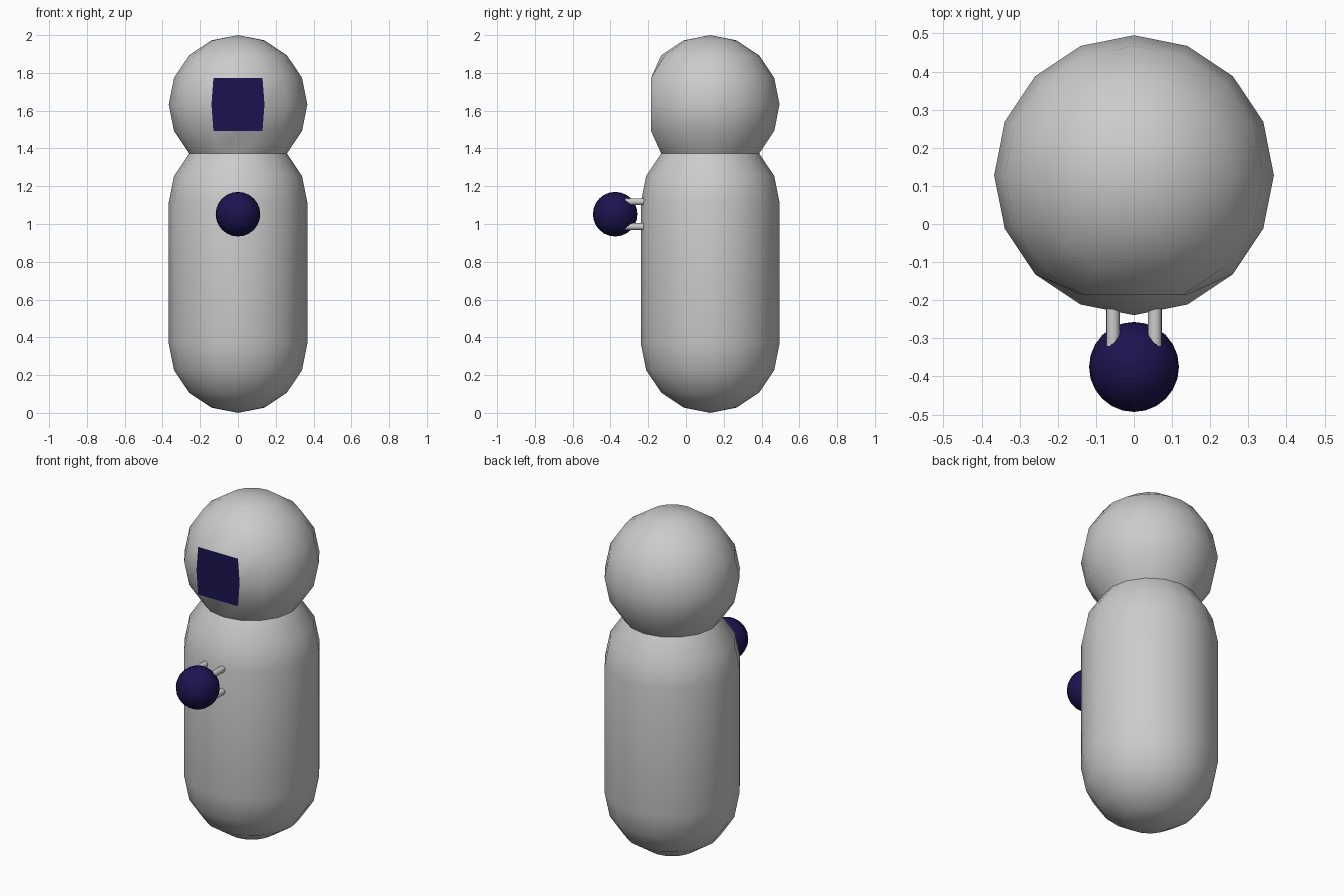
import bpy, bmesh
from math import sin, cos, radians, pi
from mathutils import Matrix, Vector

if "Cube" in bpy.data.objects:
    bpy.data.objects.remove(bpy.data.objects["Cube"])

R = 0.367            # body and head radius
CY = 0.128           # y of the body axis
HEAD_Z = 2.0 - R
SHOULDER_Z = HEAD_Z - 2 * R * sin(pi / 4)

navy = bpy.data.materials.new("navy")
navy.diffuse_color = (0.011, 0.007, 0.08, 1)
navy.use_nodes = True
navy.node_tree.nodes["Principled BSDF"].inputs["Base Color"].default_value = navy.diffuse_color


def finish(name, bm, location, material=None):
    bmesh.ops.recalc_face_normals(bm, faces=bm.faces[:])
    mesh = bpy.data.meshes.new(name)
    bm.to_mesh(mesh)
    bm.free()
    if material:
        mesh.materials.append(material)
    obj = bpy.data.objects.new(name, mesh)
    obj.location = location
    bpy.context.collection.objects.link(obj)
    return obj


def arc(start, end, z):
    """Profile points on a circle of radius R, every 22.5 degrees."""
    steps = round((end - start) / 22.5)
    angles = [radians(start + 22.5 * i) for i in range(steps + 1)]
    return [(R * cos(a), z + R * sin(a)) for a in angles]


def lathe(profile, sides=16):
    bm = bmesh.new()
    verts = [bm.verts.new((0, -r, z)) for r, z in profile]
    edges = [bm.edges.new(pair) for pair in zip(verts, verts[1:])]
    bmesh.ops.spin(bm, geom=verts + edges, cent=(0, 0, 0), axis=(0, 0, 1),
                   angle=2 * pi, steps=sides)
    bmesh.ops.remove_doubles(bm, verts=bm.verts[:], dist=1e-4)
    for f in bm.faces:
        f.smooth = True
    return bm


# Capsule body, open where the head joins
finish("body", lathe(arc(-90, 0, R) + arc(0, 45, SHOULDER_Z)), (0, CY, 0))

# Head with the front faces pressed flat into a visor
bm = lathe(arc(-45, 90, 0))
flat_y = -R * cos(pi / 8) ** 2
front = [v for v in bm.verts if v.co.y < flat_y + 0.003]
for v in front:
    v.co.y = flat_y
for f in bm.faces:
    if all(v in front for v in f.verts):
        f.material_index = 1
        f.smooth = False
head = finish("head", bm, (0, CY, HEAD_Z))
head.data.materials.append(None)
head.data.materials.append(navy)

# Ball held in front of the chest
BALL = Vector((0, -0.375, 1.052))
bm = bmesh.new()
bmesh.ops.create_uvsphere(bm, u_segments=24, v_segments=12, radius=0.118)
for f in bm.faces:
    f.smooth = True
finish("chest_ball", bm, BALL, navy)

# Four pegs joining the ball to the chest
for sx in (-1, 1):
    for sz in (-1, 1):
        bm = bmesh.new()
        bmesh.ops.create_cone(bm, cap_ends=True, segments=16, radius1=0.018,
                              radius2=0.018, depth=0.11,
                              matrix=Matrix.Rotation(pi / 2, 4, 'X'))
        for f in bm.faces:
            f.smooth = len(f.verts) == 4
        finish("peg", bm, (0.055 * sx, -0.265, BALL.z + 0.066 * sz))
